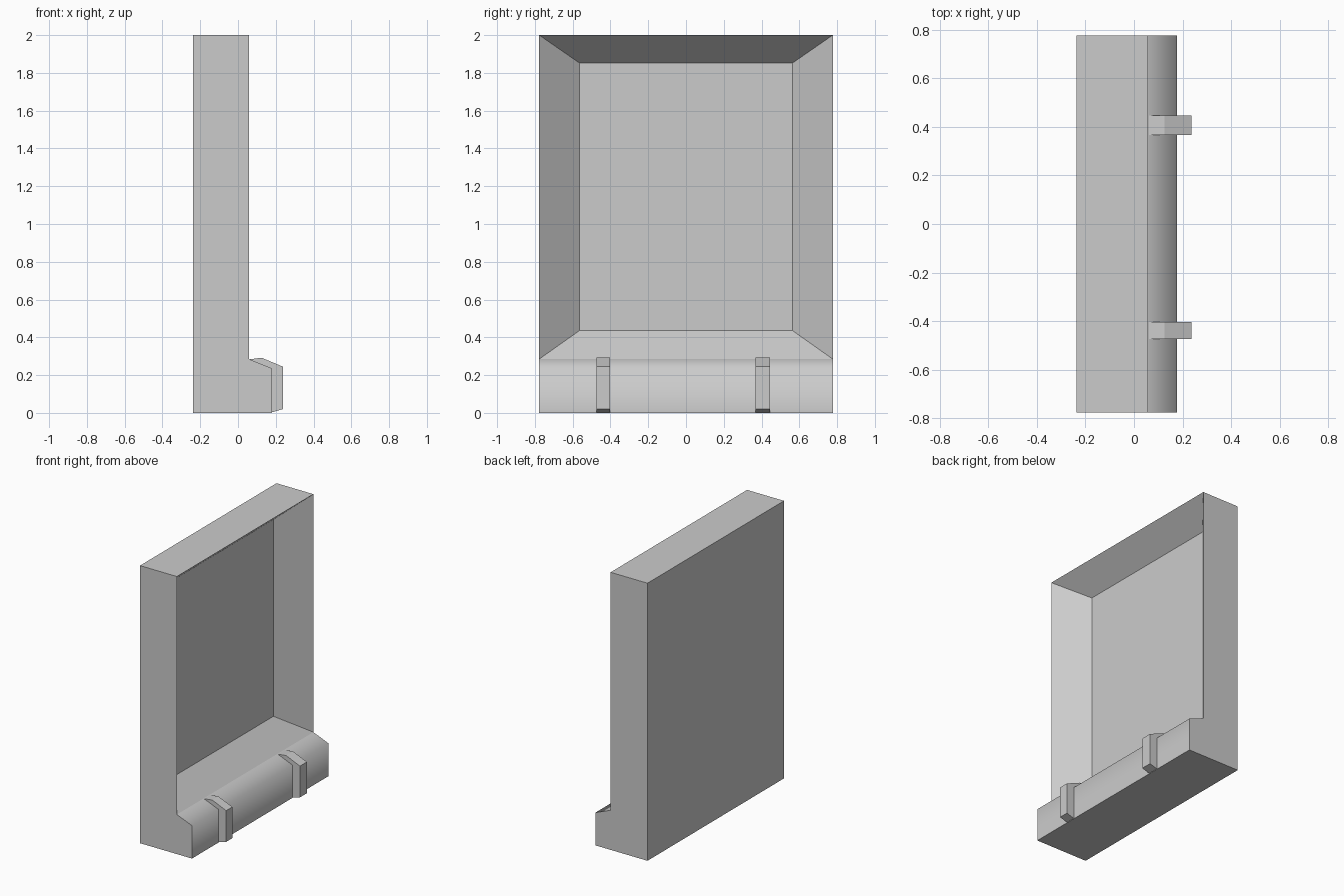
import bpy, bmesh

if "Cube" in bpy.data.objects:
    bpy.data.objects.remove(bpy.data.objects["Cube"])


def prism(name, profile, y0, y1):
    """Extrude an x-z profile along y; returns the bmesh and a finish function."""
    bm = bmesh.new()
    base = bm.faces.new([bm.verts.new((x, y0, z)) for x, z in profile])
    ext = bmesh.ops.extrude_face_region(bm, geom=[base])
    verts = [v for v in ext["geom"] if isinstance(v, bmesh.types.BMVert)]
    bmesh.ops.translate(bm, vec=(0, y1 - y0, 0), verts=verts)
    bmesh.ops.recalc_face_normals(bm, faces=bm.faces)

    def finish():
        mesh = bpy.data.meshes.new(name)
        bm.to_mesh(mesh)
        bm.free()
        obj = bpy.data.objects.new(name, mesh)
        bpy.context.collection.objects.link(obj)
        return obj
    return bm, finish


# Frame body with a projecting sill along the bottom
bm, finish = prism("window_frame",
                   [(-0.237, 0), (0.177, 0), (0.177, 0.237),
                    (0.057, 0.285), (0.057, 2), (-0.237, 2)], -0.777, 0.777)

# Soft shading over the sill top and front
for f in bm.faces:
    c = f.calc_center_median()
    if c.z < 0.27 and f.normal.x > 0.2:
        f.smooth = True

# Recessed panel with splayed reveals
opening = max((f for f in bm.faces if f.normal.x > 0.99),
              key=lambda f: f.calc_area())
bmesh.ops.inset_region(bm, faces=[opening], thickness=0.1)
for v in opening.verts:
    v.co = (-0.113, 0.565 if v.co.y > 0 else -0.565,
            1.853 if v.co.z > 1 else 0.435)
finish()

# Straps wrapped over the sill
strap = [(0.057, 0.283), (0.125, 0.292), (0.237, 0.245), (0.237, 0.02),
         (0.18, 0.003), (0.17, 0.003), (0.17, 0.235)]
for side, y0, y1 in (("left", -0.473, -0.403), ("right", 0.367, 0.446)):
    finish = prism("sill_strap_" + side, strap, y0, y1)[1]
    finish()
